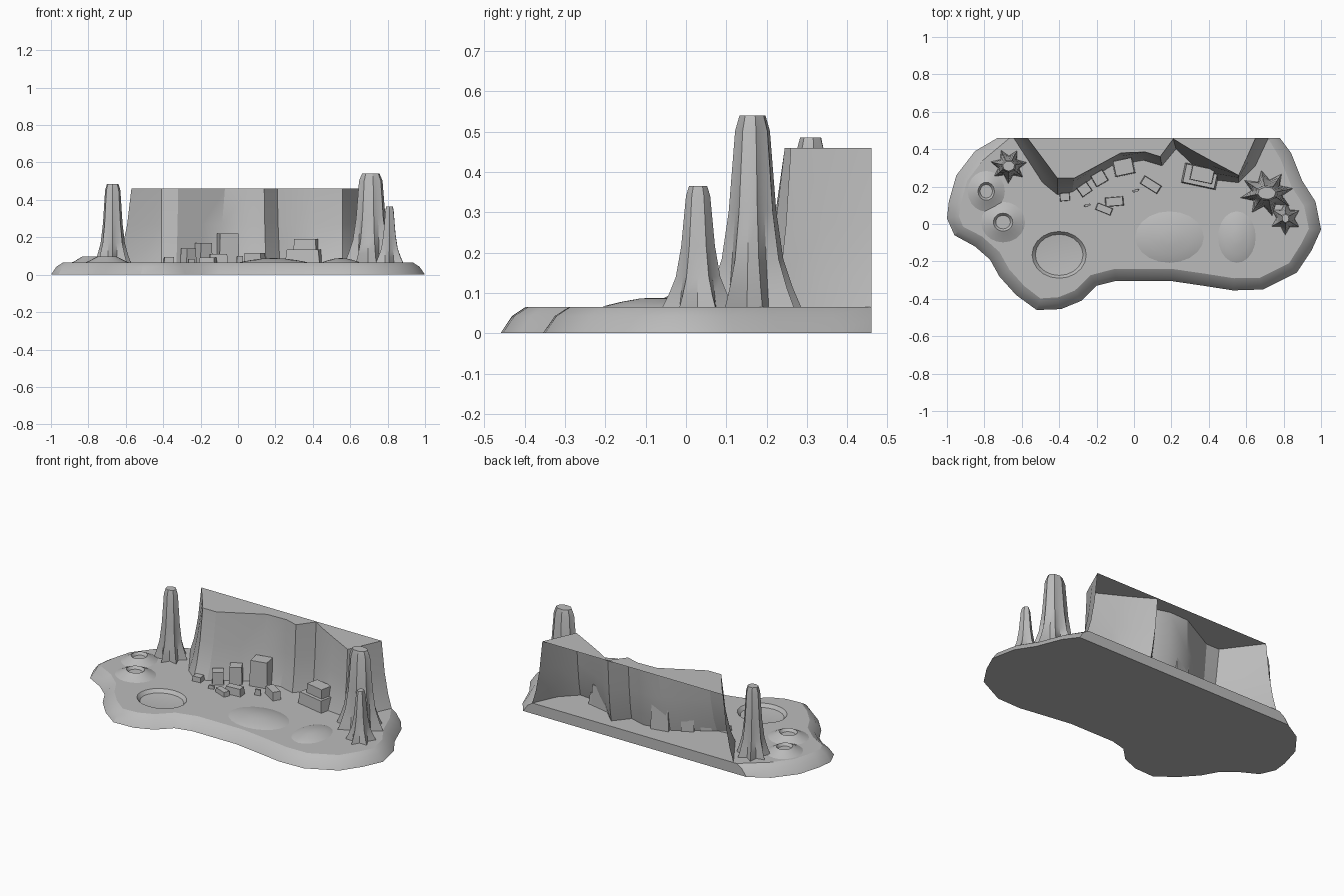
import bpy, bmesh, math
from mathutils import Vector, Matrix

old = bpy.data.objects.get("Cube")
if old:
    bpy.data.objects.remove(old, do_unlink=True)

stone = bpy.data.materials.new("stone grey")
stone.use_nodes = True
GREY = (0.5, 0.5, 0.5, 1)
stone.diffuse_color = GREY
stone.node_tree.nodes["Principled BSDF"].inputs["Base Color"].default_value = GREY
GROUND = 0.065


def finish(bm, name, angle=30, fix_normals=True):
    if fix_normals:
        bmesh.ops.recalc_face_normals(bm, faces=bm.faces[:])
    mesh = bpy.data.meshes.new(name)
    bm.to_mesh(mesh)
    bm.free()
    mesh.materials.append(stone)
    ob = bpy.data.objects.new(name, mesh)
    bpy.context.collection.objects.link(ob)
    bpy.ops.object.select_all(action='DESELECT')
    ob.select_set(True)
    bpy.context.view_layer.objects.active = ob
    bpy.ops.object.shade_smooth_by_angle(angle=math.radians(angle))
    return ob


def add_ring(bm, points):
    return [bm.verts.new(p) for p in points]


def bridge(bm, a, b, closed=True):
    n = len(a)
    for i in range(n if closed else n - 1):
        j = (i + 1) % n
        bm.faces.new((a[i], a[j], b[j], b[i]))


def ellipse(cx, cy, rx, ry, z, n=20):
    return [(cx + rx * math.cos(math.tau * i / n), cy + ry * math.sin(math.tau * i / n), z)
            for i in range(n)]


# Ground slab with sloping rim, flat back and a sunken pool
outline = [Vector(p) for p in (
    (-.73, .46), (-.85, .39), (-.95, .26), (-.99, .12), (-1, .03), (-.96, -.06), (-.85, -.12),
    (-.77, -.19), (-.72, -.28), (-.63, -.38), (-.52, -.46), (-.39, -.455), (-.28, -.41),
    (-.2, -.33), (-.1, -.305), (.2, -.305), (.37, -.33), (.53, -.355), (.69, -.35),
    (.87, -.26), (.95, -.14), (1, -.03), (.97, .12), (.9, .23), (.84, .38), (.78, .46))]


def inset(points, d, z):
    out = []
    last = len(points) - 1
    for i, p in enumerate(points):
        if i in (0, last):
            q = p + Vector((d if i == 0 else -d, 0))
        else:
            t = (points[i + 1] - points[i - 1]).normalized()
            q = p + Vector((-t.y, t.x)) * d
        out.append((q.x, q.y, z))
    return out


bm = bmesh.new()
rings = [add_ring(bm, inset(outline, d, z)) for d, z in ((0, 0), (.03, .043), (.065, GROUND))]
for a, b in zip(rings, rings[1:]):
    bridge(bm, a, b)
bm.faces.new(rings[0][::-1])
pool = [add_ring(bm, ellipse(-.4, -.165, .145 * s, .125 * s, z))
        for s, z in ((1, GROUND), (.88, .045), (.5, .04))]
for a, b in zip(pool, pool[1:]):
    bridge(bm, a, b)
bm.faces.new(pool[-1])
loops = []
for ring in (rings[-1], pool[0]):
    for i, v in enumerate(ring):
        loops.append(bm.edges.get((v, ring[(i + 1) % len(ring)])))
bmesh.ops.triangle_fill(bm, edges=loops, use_beauty=True)
finish(bm, "ground")


# Low mounds, some with a small crater on top
def mound(name, x, y, rx, ry, profile):
    bm = bmesh.new()
    rings = [add_ring(bm, ellipse(x, y, rx * r, ry * r, z)) for r, z in profile]
    for a, b in zip(rings, rings[1:]):
        bridge(bm, a, b)
    bm.faces.new(rings[-1])
    finish(bm, name, 40)


swell = ((1, .06), (.85, .069), (.6, .078), (.3, .086), (.1, .088))
crater = ((1, .06), (.75, .073), (.5, .09), (.4, .096), (.3, .08))
mound("front_swell", .19, -.07, .2, .15, swell)
mound("side_swell", .55, -.07, .11, .15, swell)
mound("left_crater", -.79, .175, .11, .12, crater)
mound("front_crater", -.7, .01, .13, .12, crater)

# Cliff: thin face leaning back from the foot to a flat top, open behind
top = ((-.57, .46), (-.48, .34), (-.41, .245), (-.32, .245), (-.19, .315), (-.07, .38), (.06, .385),
       (.14, .36), (.21, .455), (.30, .40), (.40, .345), (.56, .26), (.61, .37), (.65, .46))
foot = ((-.645, .46), (-.49, .22), (-.41, .155), (-.33, .17), (-.2, .26), (-.12, .31), (.05, .34),
        (.15, .31), (.225, .40), (.33, .30), (.43, .235), (.56, .22), (.65, .31), (.72, .46))
bm = bmesh.new()
levels = []
for t, z in ((0, .06), (.35, .14), (.7, .27), (1, .46)):
    levels.append(add_ring(bm, [(f[0] + (u[0] - f[0]) * t, f[1] + (u[1] - f[1]) * t, z)
                                for f, u in zip(foot, top)]))
for a, b in zip(levels, levels[1:]):
    bridge(bm, a, b, closed=False)
bm.faces.new(levels[-1])
finish(bm, "cliff", 25, fix_normals=False)


# Fluted pillars flaring into root-like ridges
def pillar(name, x, y, height, rx, ry, flare, ridges=7, turn=0.2):
    bm = bmesh.new()
    rings = []
    n = ridges * 2
    rise = height - GROUND
    for t, w, flute in ((-.01, 1, .42), (.1, .72, .34), (.25, .42, .22), (.5, .2, .14),
                        (.92, 0, .1), (1, -.25, .06)):
        ring = []
        for i in range(n):
            a = turn + math.tau * i / n
            k = 1 - flute * (i % 2)
            grow = (flare - rx) * w if w > 0 else rx * w
            ring.append((x + (rx + grow) * k * math.cos(a),
                         y + (ry + grow * ry / rx if w < 0 else ry + grow) * k * math.sin(a),
                         GROUND + rise * t))
        rings.append(add_ring(bm, ring))
    for a, b in zip(rings, rings[1:]):
        bridge(bm, a, b)
    bm.faces.new(rings[-1])
    finish(bm, name, 28)


pillar("left_pillar", -.67, .31, .485, .042, .036, .1)
pillar("tall_pillar", .71, .165, .54, .064, .044, .145, 8)
pillar("small_pillar", .81, .03, .365, .025, .03, .085, 6, .5)


# Square-cut stones at the foot of the cliff
def block(name, x, y, sx, sy, top_z, turn, taper=.9):
    bm = bmesh.new()
    bmesh.ops.create_cube(bm, size=1)
    h = top_z - .055
    for v in bm.verts:
        k = taper if v.co.z > 0 else 1
        v.co = Vector((v.co.x * sx * k, v.co.y * sy * k, .055 + (v.co.z + .5) * h))
    bm.transform(Matrix.Translation((x, y, 0)) @ Matrix.Rotation(math.radians(turn), 4, 'Z'))
    finish(bm, name)


stones = (
    ("low", -.37, .145, .055, .045, .095, 5), ("short", -.265, .185, .065, .06, .14, 35),
    ("upright", -.185, .245, .075, .07, .17, 30), ("large", -.055, .305, .11, .09, .22, 12),
    ("fallen", .09, .21, .11, .05, .115, -32), ("front", -.105, .12, .1, .05, .11, 5),
    ("leaning", -.16, .08, .09, .04, .092, -22), ("chip", -.25, .1, .035, .012, .085, 15),
    ("sliver", .01, .178, .035, .012, .1, 15), ("ledge", .355, .255, .19, .11, .135, -12),
    ("ledge_top", .365, .265, .13, .085, .19, -12))
for label, *size in stones:
    block(label + "_stone", *size)
